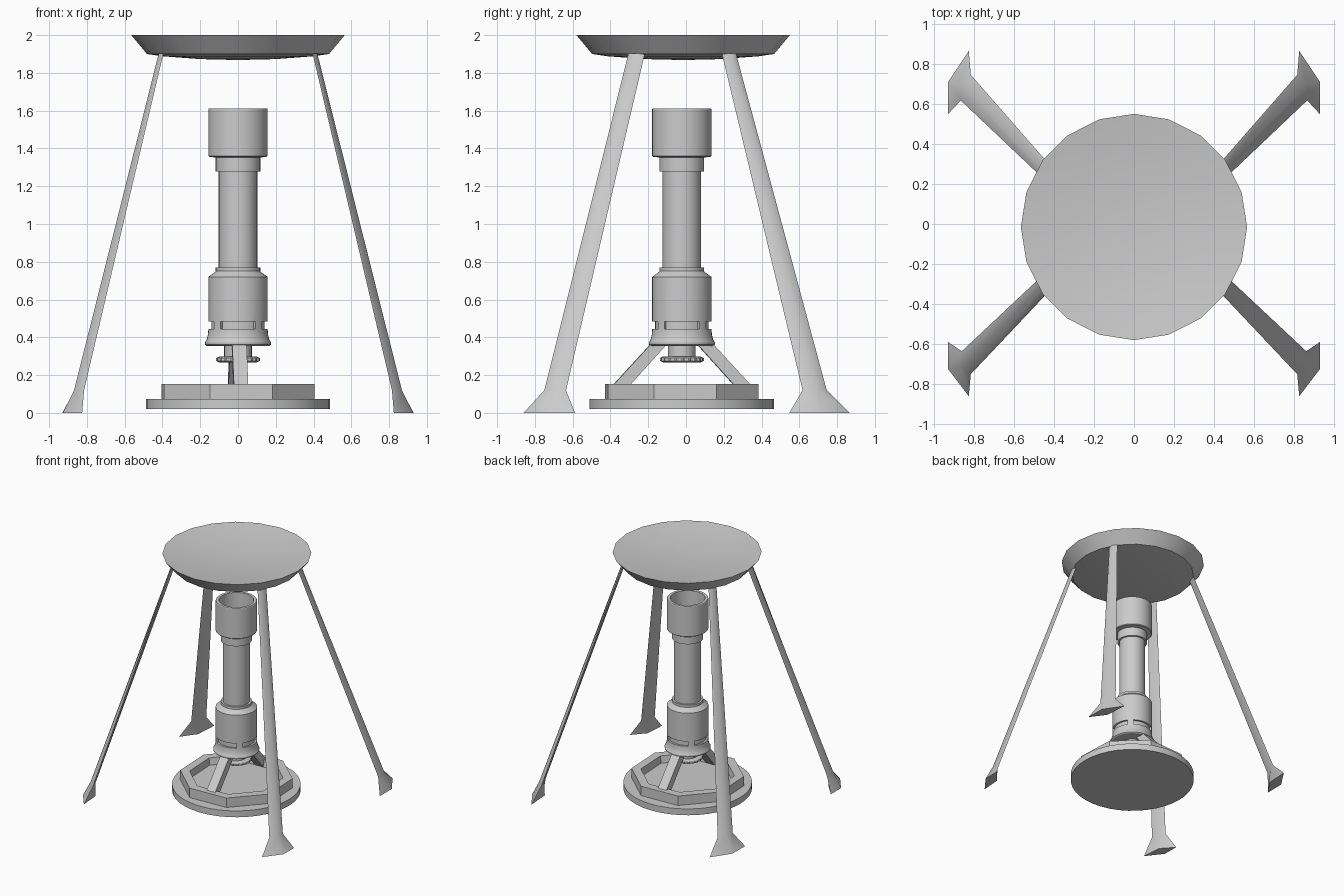
import bpy, bmesh
from math import sin, cos, pi, radians, atan2, degrees
from mathutils import Matrix

if "Cube" in bpy.data.objects:
    bpy.data.objects.remove(bpy.data.objects["Cube"])

AXIS_Y = -0.022            # the burner and dish sit slightly forward
TWIST = radians(2.6)       # slight turn of the base


def finish(name, bm, smooth=30, y=0.0):
    """Make an object, smooth below the given angle (0 = flat)."""
    bmesh.ops.remove_doubles(bm, verts=bm.verts, dist=1e-5)
    bmesh.ops.recalc_face_normals(bm, faces=bm.faces)
    me = bpy.data.meshes.new(name)
    bm.to_mesh(me)
    bm.free()
    if smooth:
        me.shade_smooth()
        me.set_sharp_from_angle(angle=radians(smooth))
    ob = bpy.data.objects.new(name, me)
    bpy.context.collection.objects.link(ob)
    ob.location.y = y
    return ob


def loft(rings, caps=True):
    """Skin a list of equal point rings."""
    bm = bmesh.new()
    rings = [[bm.verts.new(p) for p in ring] for ring in rings]
    n = len(rings[0])
    for a, b in zip(rings, rings[1:]):
        for i in range(n):
            j = (i + 1) % n
            bm.faces.new((a[i], a[j], b[j], b[i]))
    if caps:
        bm.faces.new(rings[0])
        bm.faces.new(rings[-1])
    return bm


def lathe(profile, n, turn=0.0, closed=False):
    """Turn (radius, z) points around z with n sides."""
    bm = bmesh.new()
    rings = []
    for r, z in profile:
        if r == 0:
            rings.append([bm.verts.new((0, 0, z))] * n)
        else:
            rings.append([bm.verts.new((r * cos(turn + 2 * pi * i / n),
                                        r * sin(turn + 2 * pi * i / n), z)) for i in range(n)])
    pairs = list(zip(rings, rings[1:]))
    if closed:
        pairs.append((rings[-1], rings[0]))
    for a, b in pairs:
        for i in range(n):
            j = (i + 1) % n
            bm.faces.new(list(dict.fromkeys((a[i], a[j], b[j], b[i]))))
    bmesh.ops.recalc_face_normals(bm, faces=bm.faces)
    return bm


# Shallow dish on top
finish("dish", lathe([(0, 1.868), (0.2, 1.873), (0.4, 1.888), (0.482, 1.9), (0.565, 2.0),
                      (0.4, 1.977), (0.2, 1.96), (0, 1.955)], 20), y=-0.015)

# Four splayed legs: flat diamond section with flared feet
back = [[(0.825, 0.865, 0), (0.928, 0.71, 0), (0.93, 0.547, 0), (0.838, 0.67, 0)],
        [(0.815, 0.745, 0.12), (0.868, 0.70, 0.12), (0.865, 0.617, 0.12), (0.838, 0.68, 0.12)],
        [(0.395, 0.265, 1.902), (0.42, 0.238, 1.902), (0.415, 0.19, 1.902), (0.403, 0.228, 1.902)]]
front = [[(0.825, -0.86, 0), (0.928, -0.725, 0), (0.93, -0.588, 0), (0.838, -0.69, 0)],
         [(0.815, -0.75, 0.12), (0.868, -0.71, 0.12), (0.86, -0.635, 0.12), (0.836, -0.69, 0.12)],
         [(0.395, -0.305, 1.902), (0.42, -0.27, 1.902), (0.415, -0.218, 1.902),
          (0.403, -0.261, 1.902)]]
for label, rows in (("back", back), ("front", front)):
    for side, s in (("right", 1), ("left", -1)):
        rings = [[(s * x, y, z) for x, y, z in row] for row in rows]
        finish(f"{label}_{side}_leg", loft(rings), smooth=55)

# Round base plate and octagonal tray with a recess
finish("base_plate", lathe([(0, 0.02), (0.488, 0.02), (0.488, 0.073), (0, 0.073)], 40), y=AXIS_Y)
finish("base_tray", lathe([(0, 0.07), (0.432, 0.07), (0.432, 0.152), (0.36, 0.152),
                           (0.35, 0.095), (0, 0.095)], 8, radians(22.5) + TWIST),
       smooth=0, y=AXIS_Y)

# Two slanted struts carrying the burner
section = [(0.325, 0.093), (0.378, 0.133), (0.155, 0.375), (0.07, 0.375)]
for label, turn in (("front", pi), ("back", 0)):
    bm = loft([[(x, y, z) for y, z in section] for x in (-0.038, 0.038)])
    bm.transform(Matrix.Rotation(turn + TWIST, 4, 'Z'))
    finish(f"{label}_strut", bm, smooth=0, y=AXIS_Y)

# Gas nozzle under the body
finish("nozzle", lathe([(0, 0.268), (0.073, 0.268), (0.073, 0.37), (0, 0.37)], 32), y=AXIS_Y)

# Knurled adjusting wheel: every second pair of sides is pulled in
bm = lathe([(0.06, 0.268), (0.1, 0.268), (0.116, 0.276), (0.116, 0.29),
            (0.1, 0.298), (0.06, 0.298)], 80, closed=True)
for v in bm.verts:
    step = round(degrees(atan2(v.co.y, v.co.x)) / 4.5)
    if v.co.xy.length > 0.09 and step % 4 > 1:
        v.co.xy *= 0.94
finish("adjusting_wheel", bm, y=AXIS_Y)

# Burner body with four recessed air slots
bm = lathe([(0, 0.355), (0.165, 0.355), (0.174, 0.361), (0.175, 0.372), (0.165, 0.39),
            (0.159, 0.415), (0.157, 0.443), (0.157, 0.483), (0.157, 0.72), (0.122, 0.745),
            (0.118, 0.75), (0.118, 0.77), (0, 0.77)], 40)
slots = []
for f in bm.faces:
    c = f.calc_center_median()
    off = (degrees(atan2(c.y, c.x)) + 45) % 90 - 45
    if 0.45 < c.z < 0.475 and c.xy.length > 0.1 and abs(off) < 36:
        slots.append(f)
for v in bmesh.ops.extrude_face_region(bm, geom=slots)["geom"]:
    if isinstance(v, bmesh.types.BMVert):
        v.co.xy *= 0.9
for f in [f for f in slots if f.is_valid]:
    bm.faces.remove(f)
finish("burner_body", bm, y=AXIS_Y)

# Hollow tube with collar and wide cup
finish("burner_tube", lathe([(0, 0.76), (0.102, 0.76), (0.102, 1.278), (0.118, 1.278),
                             (0.118, 1.352), (0.152, 1.356), (0.157, 1.361),
                             (0.157, 1.607), (0.154, 1.612), (0.132, 1.612), (0.13, 1.38),
                             (0.085, 1.36), (0.085, 0.8), (0, 0.8)], 40), y=AXIS_Y)
